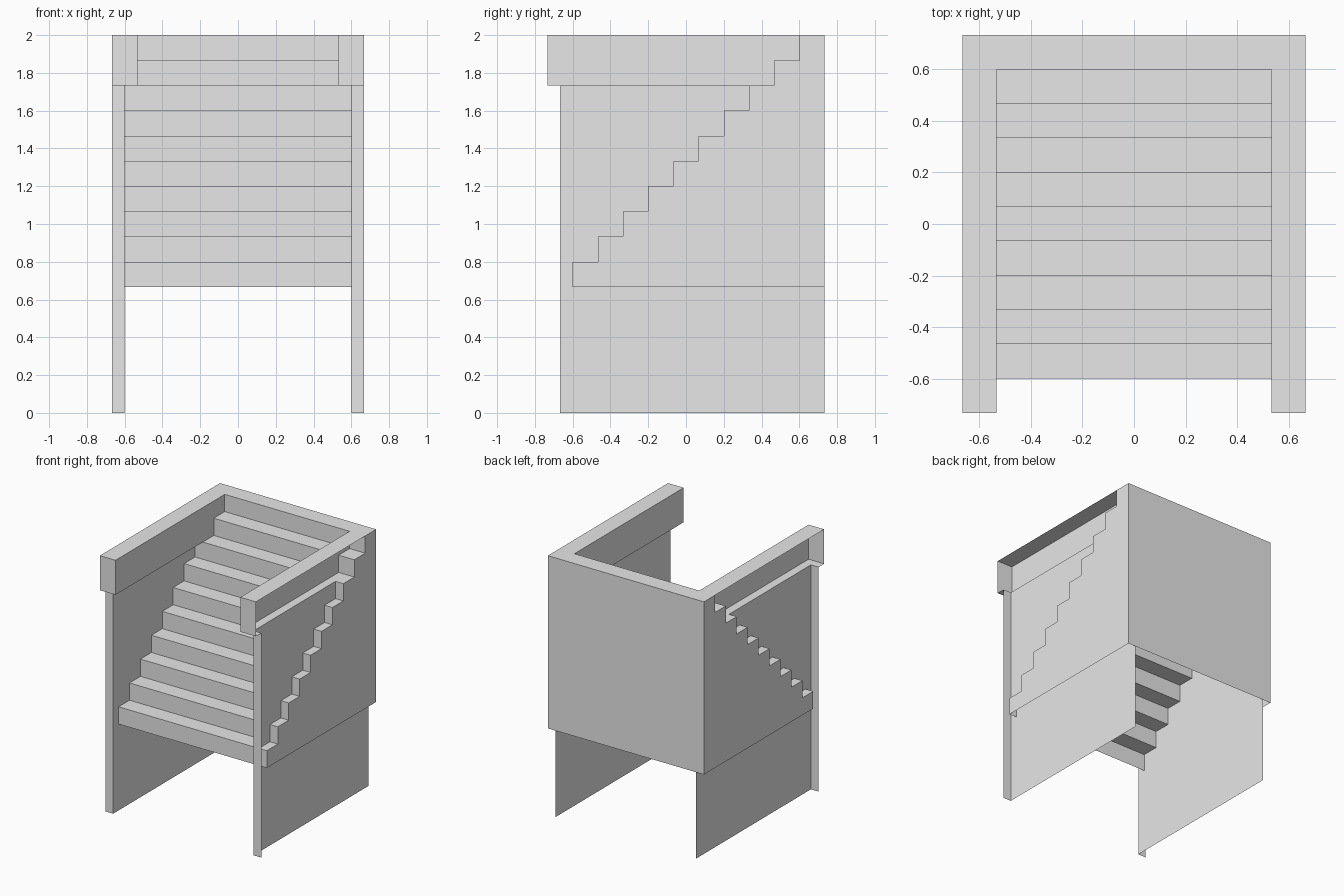
import bpy
import bmesh

old = bpy.data.objects.get("Cube")
if old:
    bpy.data.objects.remove(old, do_unlink=True)

U = 2 / 15          # one module: step height and depth
STEPS = 10

grey = bpy.data.materials.new("plain grey")
grey.use_nodes = True
grey.diffuse_color = (0.8, 0.8, 0.8, 1)
grey.node_tree.nodes["Principled BSDF"].inputs["Base Color"].default_value = (0.8, 0.8, 0.8, 1)


def sheet(name, faces, mirror=False):
    """Open surface from polygons given in modules, optionally mirrored in x."""
    bm = bmesh.new()
    for pts in faces:
        bm.faces.new([bm.verts.new([c * U for c in p]) for p in pts])
    bmesh.ops.remove_doubles(bm, verts=bm.verts, dist=0.0001)
    mesh = bpy.data.meshes.new(name)
    bm.to_mesh(mesh)
    bm.free()
    mesh.materials.append(grey)
    obj = bpy.data.objects.new(name, mesh)
    bpy.context.collection.objects.link(obj)
    if mirror:
        obj.modifiers.new("Mirror", 'MIRROR')
    return obj


def across_x(x, y0, y1, z0, z1):
    return [(x, y0, z0), (x, y1, z0), (x, y1, z1), (x, y0, z1)]


def across_y(y, x0, x1, z0, z1):
    return [(x0, y, z0), (x1, y, z0), (x1, y, z1), (x0, y, z1)]


def across_z(z, x0, x1, y0, y1):
    return [(x0, y0, z), (x1, y0, z), (x1, y1, z), (x0, y1, z)]


BACK, FRONT, TOP, OUT = 5.5, -5.5, 15, 5

# Stepped profile in (y, z), from the lowest riser to the back edge
profile = [(-4.5, 5)]
for i in range(STEPS):
    profile += [(i - 4.5, i + 6), (i - 3.5, i + 6)]

# Treads and risers, open underneath
sheet("stair_steps", [[(-OUT, *a), (OUT, *a), (OUT, *b), (-OUT, *b)]
                      for a, b in zip(profile, profile[1:])])

# Stepped side cheeks
cheek = [(OUT, y, z) for y, z in [(BACK, 5)] + profile[::-1]]
sheet("stair_cheeks", [cheek[::-1]], mirror=True)

# Back panel behind the stairs
sheet("back_panel", [across_y(BACK, OUT, -OUT, 5, TOP)])

# Supporting walls with a front edge strip
sheet("side_walls", [across_x(4.5, -5, BACK, 0, 13)[::-1],
                     across_y(-5, 4.5, OUT, 0, 13)], mirror=True)

# Handrails: top, front, inner side and overhanging underside
sheet("handrails", [across_z(TOP, 4, OUT, FRONT, 4.5),
                    across_y(FRONT, 4, OUT, 13, TOP),
                    across_x(4, FRONT, 3.5, 13, TOP)[::-1],
                    across_x(4, 3.5, 4.5, 14, TOP)[::-1],
                    across_z(13, 4, 4.5, -5, 2.5)[::-1],
                    across_z(13, 4, OUT, FRONT, -5)[::-1]], mirror=True)
